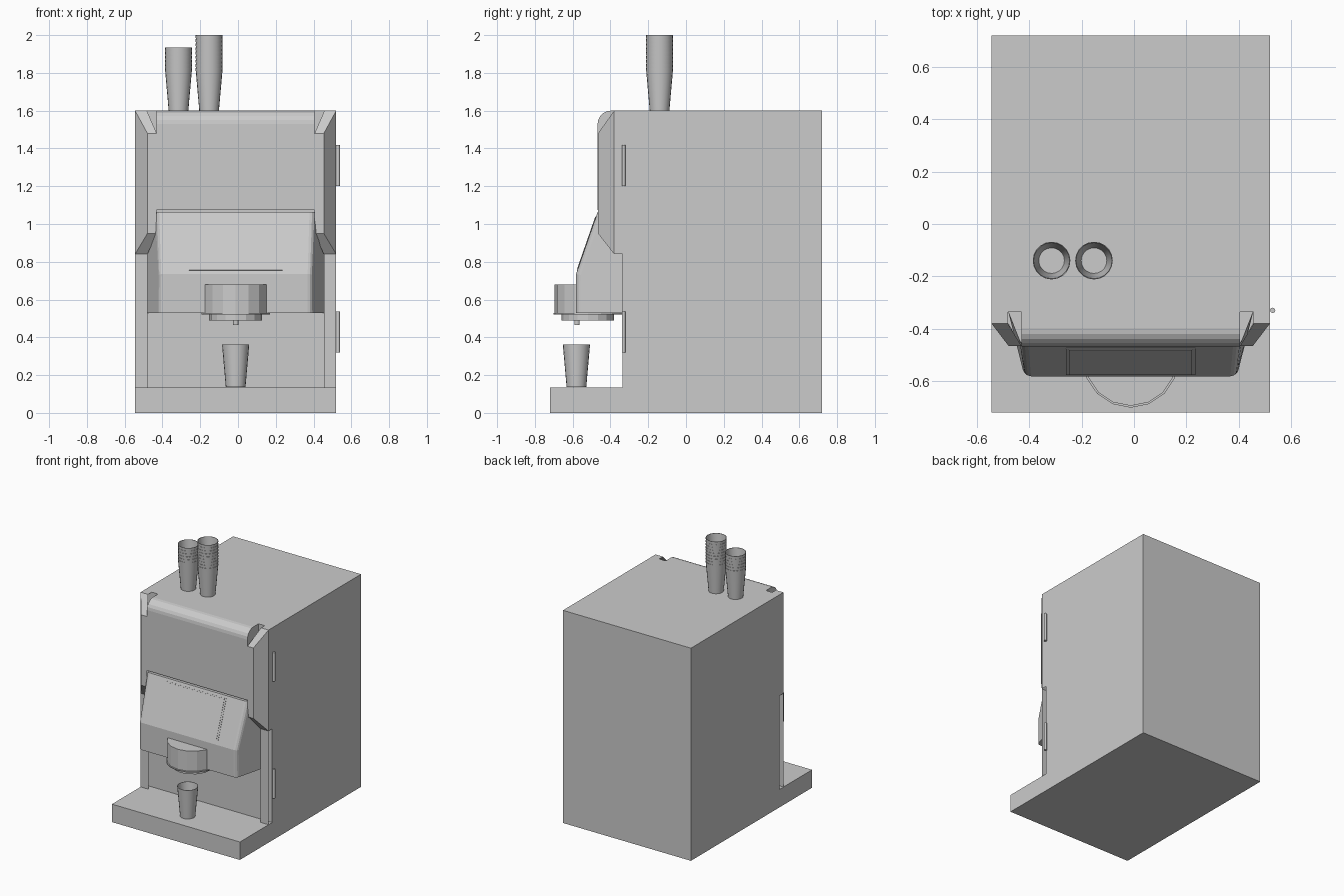
import bpy, bmesh, math
from mathutils import Vector

if "Cube" in bpy.data.objects:
    bpy.data.objects.remove(bpy.data.objects["Cube"])

CX = -0.0125   # mirror centre of the cabinet


def mesh(name, verts, faces, fix=True, smooth=False):
    me = bpy.data.meshes.new(name)
    me.from_pydata(verts, [], faces)
    if fix:
        bm = bmesh.new()
        bm.from_mesh(me)
        bmesh.ops.recalc_face_normals(bm, faces=bm.faces)
        bm.to_mesh(me)
        bm.free()
    ob = bpy.data.objects.new(name, me)
    bpy.context.collection.objects.link(ob)
    for p in me.polygons:
        p.use_smooth = smooth and len(p.vertices) == 4
    return ob


def prism(name, a, b):
    """Solid between two matching outlines."""
    n = len(a)
    faces = [list(range(n)), list(range(n, 2 * n))]
    faces += [(i, (i + 1) % n, n + (i + 1) % n, n + i) for i in range(n)]
    return mesh(name, a + b, faces)


def box(name, x0, x1, y0, y1, z0, z1):
    ring = [(x0, y0), (x1, y0), (x1, y1), (x0, y1)]
    return prism(name, [(x, y, z0) for x, y in ring], [(x, y, z1) for x, y in ring])


def cylinder(name, x, y, z0, z1, r, n=16):
    ring = [(x + r * math.cos(2 * math.pi * i / n), y + r * math.sin(2 * math.pi * i / n))
            for i in range(n)]
    return prism(name, [(p, q, z0) for p, q in ring], [(p, q, z1) for p, q in ring])


def cup(name, x, y, z):
    """Open tapered cup, lathed from outside base up and down the inside."""
    n = 20
    prof = [(0.052, 0), (0.072, 0.225), (0.069, 0.225), (0.049, 0.008)]
    verts = [(x + r * math.cos(2 * math.pi * i / n), y + r * math.sin(2 * math.pi * i / n), z + h)
             for r, h in prof for i in range(n)]
    faces = [(k * n + i, k * n + (i + 1) % n, (k + 1) * n + (i + 1) % n, (k + 1) * n + i)
             for k in range(3) for i in range(n)]
    faces += [list(range(n))[::-1], list(range(3 * n, 4 * n))]
    ob = mesh(name, verts, faces, smooth=True)
    bpy.context.view_layer.objects.active = ob
    ob.select_set(True)
    bpy.ops.object.shade_smooth_by_angle()
    ob.select_set(False)
    return ob


# cabinet and drip base
box("cabinet", -0.545, 0.52, -0.336, 0.72, 0, 1.6)
box("base_shelf", -0.545, 0.52, -0.72, -0.336, 0, 0.135)

# upper door panel with rounded top edge
prof = [(-0.336, 1.075), (-0.468, 1.075)]
prof += [(-0.398 - 0.07 * math.cos(t), 1.53 + 0.07 * math.sin(t))
         for t in [math.pi / 2 * k / 5 for k in range(6)]]
prof += [(-0.336, 1.6)]
prism("upper_door_panel", [(CX - 0.418, y, z) for y, z in prof],
      [(CX + 0.418, y, z) for y, z in prof])

# folded door frame on both sides: (z, outer half width, inner half width, y)
rows = [(1.6, 0.5325, 0.47, -0.38), (1.48, 0.467, 0.418, -0.466),
        (0.95, 0.467, 0.418, -0.466), (0.84, 0.5325, 0.467, -0.38),
        (0.135, 0.5325, 0.467, -0.38)]
for side, s in (("left", -1), ("right", 1)):
    v = []
    for z, xo, xi, y in rows:
        v += [(CX + s * xo, y, z), (CX + s * xi, y, z)]
    v += [(CX + s * x, -0.336, z) for x, z in
          ((0.5325, 1.6), (0.47, 1.6), (0.5325, 0.84))]
    f = [(2 * i, 2 * i + 2, 2 * i + 3, 2 * i + 1) for i in range(4)]
    f += [(0, 6, 4, 2), (0, 10, 12, 6), (0, 1, 11, 10)]
    if s > 0:
        f = [q[::-1] for q in f]
    mesh(side + "_door_frame", v, f, fix=False)

# lower hood: tapered sides, sloped front, softened front corners
prof = [(-0.336, 0.53, 0.468), (-0.582, 0.53, 0.406), (-0.582, 0.735, 0.406),
        (-0.468, 1.063, 0.416), (-0.336, 1.063, 0.468)]
hood = prism("dispenser_hood", [(CX - w, y, z) for y, z, w in prof],
             [(CX + w, y, z) for y, z, w in prof])
bm = bmesh.new()
bm.from_mesh(hood.data)
edges = [e for e in bm.edges if all(v.co.y < -0.45 for v in e.verts)
         and abs(e.verts[0].co.z - e.verts[1].co.z) > 0.1]
bmesh.ops.bevel(bm, geom=edges, offset=0.025, segments=3, profile=0.5, affect='EDGES')
bm.to_mesh(hood.data)
bm.free()

# display on the sloped face
a, b = Vector((0, -0.582, 0.735)), Vector((0, -0.468, 1.063))
slope = (b - a).normalized()
out = Vector((0, -slope.z, slope.y))


def slope_plate(name, half, t0, t1, lift):
    lo, hi = a.lerp(b, t0), a.lerp(b, t1)
    ring = [lo - Vector((half, 0, 0)), lo + Vector((half, 0, 0)),
            hi + Vector((half, 0, 0)), hi - Vector((half, 0, 0))]
    ring = [p + Vector((CX, 0, 0)) for p in ring]
    prism(name, [tuple(p - out * 0.004) for p in ring], [tuple(p + out * lift) for p in ring])


slope_plate("display_surround", 0.248, 0.06, 0.94, 0.002)
slope_plate("display_screen", 0.235, 0.08, 0.92, 0.004)

# brewing spout
cylinder("spout_housing", CX, -0.52, 0.53, 0.68, 0.175)
cylinder("spout_flange", CX, -0.52, 0.522, 0.53, 0.182)
cylinder("spout_collar", CX, -0.52, 0.49, 0.522, 0.14)
cylinder("nozzle", CX, -0.577, 0.465, 0.49, 0.014, 12)

# hinges
for i, z in enumerate((0.32, 1.2)):
    cylinder("hinge_%d" % i, 0.53, -0.33, z, z + 0.217, 0.01, 12)

# serving cup and two stacks of cups
cup("serving_cup", CX, -0.58, 0.136)
for name, x, count in (("left", -0.315, 6), ("right", -0.153, 9)):
    for i in range(count):
        cup("%s_stack_cup_%d" % (name, i), x, -0.14, 1.6 + i * 0.0219)
